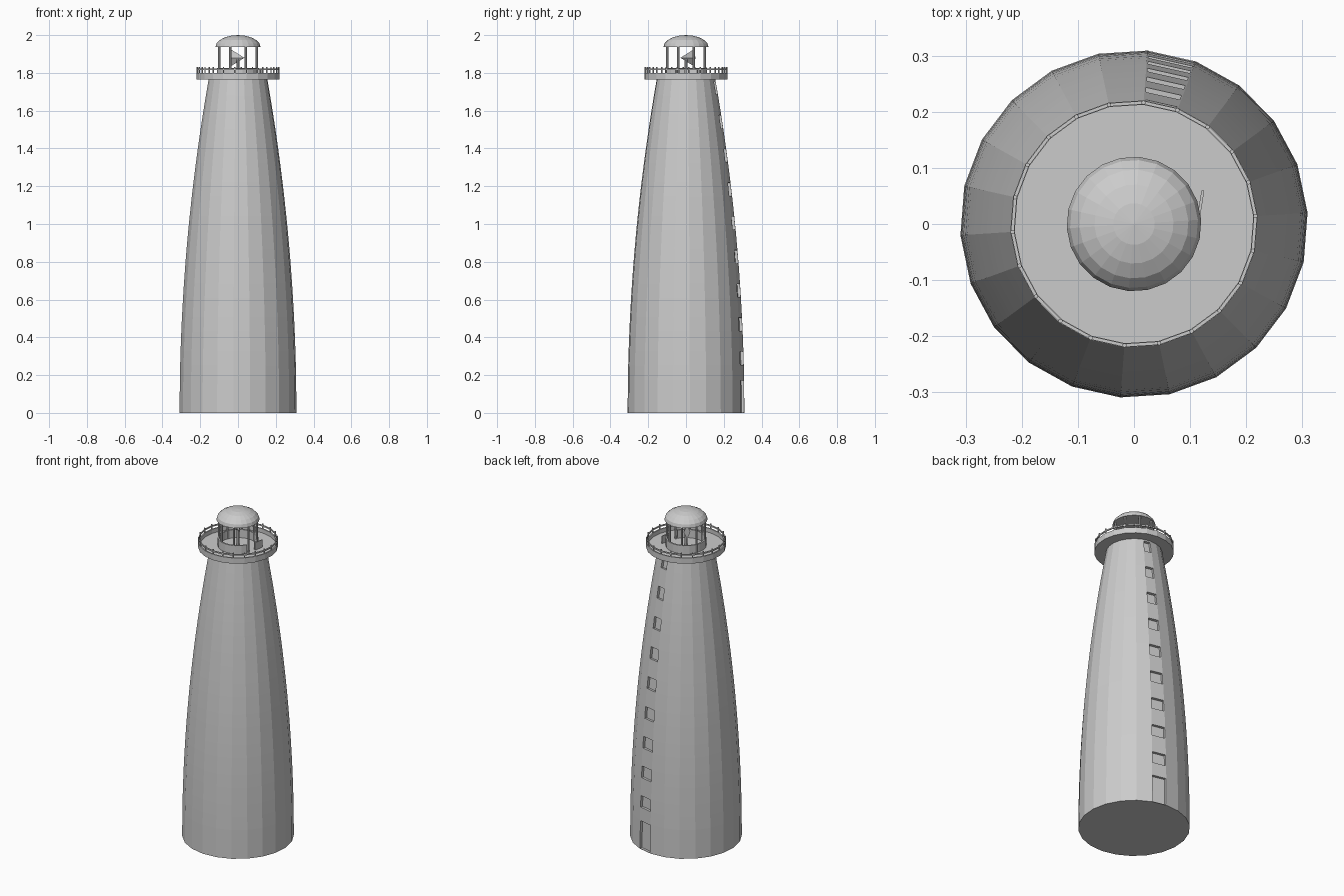
import bpy, bmesh, math
from mathutils import Matrix, Vector

if "Cube" in bpy.data.objects:
    bpy.data.objects.remove(bpy.data.objects["Cube"], do_unlink=True)

SIDES = 22
STEP = math.tau / SIDES
TURN = math.radians(3.7)

grey = bpy.data.materials.new("stone_grey")
grey.use_nodes = True
grey.diffuse_color = (0.6, 0.6, 0.6, 1)
grey.node_tree.nodes["Principled BSDF"].inputs["Base Color"].default_value = (0.6, 0.6, 0.6, 1)


def finish(bm, name):
    bmesh.ops.recalc_face_normals(bm, faces=bm.faces)
    mesh = bpy.data.meshes.new(name)
    bm.to_mesh(mesh)
    bm.free()
    mesh.materials.append(grey)
    obj = bpy.data.objects.new(name, mesh)
    bpy.context.collection.objects.link(obj)
    return obj


def polar(r, angle, z):
    return Vector((r * math.cos(angle), r * math.sin(angle), z))


def lathe(profile, closed=False):
    """Revolve (radius, z) points; returns the bmesh and its bands of faces."""
    bm = bmesh.new()
    rings = []
    for r, z in profile:
        if r == 0:
            rings.append([bm.verts.new((0, 0, z))] * SIDES)
        else:
            rings.append([bm.verts.new(polar(r, TURN + k * STEP, z)) for k in range(SIDES)])
    if closed:
        rings.append(rings[0])
    bands = []
    for low, high in zip(rings, rings[1:]):
        band = []
        for k in range(SIDES):
            n = (k + 1) % SIDES
            corners = dict.fromkeys((low[k], low[n], high[n], high[k]))
            band.append(bm.faces.new(list(corners)))
        bands.append(band)
    return bm, bands


def add_box(bm, size, centre, angle):
    matrix = Matrix.Translation(centre) @ Matrix.Rotation(angle, 4, "Z") @ Matrix.Diagonal((*size, 1))
    bmesh.ops.create_cube(bm, size=1, matrix=matrix)


def add_post(bm, r, bottom, top, centre, sides=6):
    matrix = Matrix.Translation((centre.x, centre.y, (bottom + top) / 2))
    bmesh.ops.create_cone(bm, cap_ends=True, segments=sides, radius1=r, radius2=r,
                          depth=top - bottom, matrix=matrix)


# Tower: curved taper, with a door and a column of windows recessed in one facet
TOP = 1.77


def tower_radius(z):
    return 0.31 - 0.155 * (z / TOP) ** 2


openings = [(0.0, 0.175)]
for i in range(9):
    z = 0.29 + 0.1787 * i
    openings.append((z - 0.038, z + 0.038))
levels = [z for pair in openings for z in pair] + [TOP]
bm, bands = lathe([(0, 0)] + [(tower_radius(z), z) for z in levels] + [(0, TOP)])
recessed = [bands[1 + 2 * i][4] for i in range(len(openings))]
bmesh.ops.recalc_face_normals(bm, faces=bm.faces)
bmesh.ops.inset_individual(bm, faces=recessed, thickness=0.004)
bmesh.ops.inset_individual(bm, faces=recessed, thickness=0.0002, depth=-0.015)
finish(bm, "tower")

# Gallery: floor with a low parapet
bm, _ = lathe([(0, 1.765), (0.221, 1.765), (0.221, 1.8), (0.213, 1.8), (0.213, 1.775), (0, 1.775)])
finish(bm, "gallery")

# Railing: thin hoop and a post at every corner
bm, _ = lathe([(0.214, 1.814), (0.22, 1.814), (0.22, 1.822), (0.214, 1.822)], closed=True)
finish(bm, "gallery_rail")
bm = bmesh.new()
for k in range(SIDES):
    add_post(bm, 0.004, 1.795, 1.83, polar(0.217, TURN + k * STEP, 0))
finish(bm, "rail_posts")

# Lantern wall, with a gap for the doorway
WALL = 0.112
bm = bmesh.new()
for k in range(SIDES - 2):
    angle = TURN + (k + 0.5) * STEP
    add_box(bm, (0.009, 2 * WALL * math.tan(STEP / 2), 0.052), polar(WALL - 0.005, angle, 1.799), angle)
finish(bm, "lantern_wall")

# Door standing open against the wall
bm = bmesh.new()
add_box(bm, (0.005, 0.06, 0.046), (0.118, 0.03, 1.799), math.radians(-9))
finish(bm, "lantern_door")

# Columns carrying the dome
bm = bmesh.new()
for k in range(8):
    add_post(bm, 0.006, 1.775, 1.94, polar(0.107, math.radians(22.5 + 45 * k), 0), 8)
finish(bm, "lantern_columns")

# Dome
bm, _ = lathe([(0, 1.936)] + [(0.12 * math.cos(a), 1.936 + 0.064 * math.sin(a))
              for a in (math.radians(18 * i) for i in range(5))] + [(0, 2.0)])
finish(bm, "dome")

# Lamp: narrow pointed reflector on a pedestal
bm = bmesh.new()
axis = Vector((1, -1, 0)).normalized()
matrix = (Matrix.Translation((0, 0.004, 1.88)) @ axis.to_track_quat("Z", "Y").to_matrix().to_4x4()
          @ Matrix.Diagonal((0.45, 1, 1, 1)))
bmesh.ops.create_cone(bm, cap_ends=True, segments=4, radius1=0.042, radius2=0, depth=0.095, matrix=matrix)
finish(bm, "lamp")
bm = bmesh.new()
add_post(bm, 0.009, 1.775, 1.87, Vector((0, 0, 0)), 8)
finish(bm, "lamp_pedestal")
